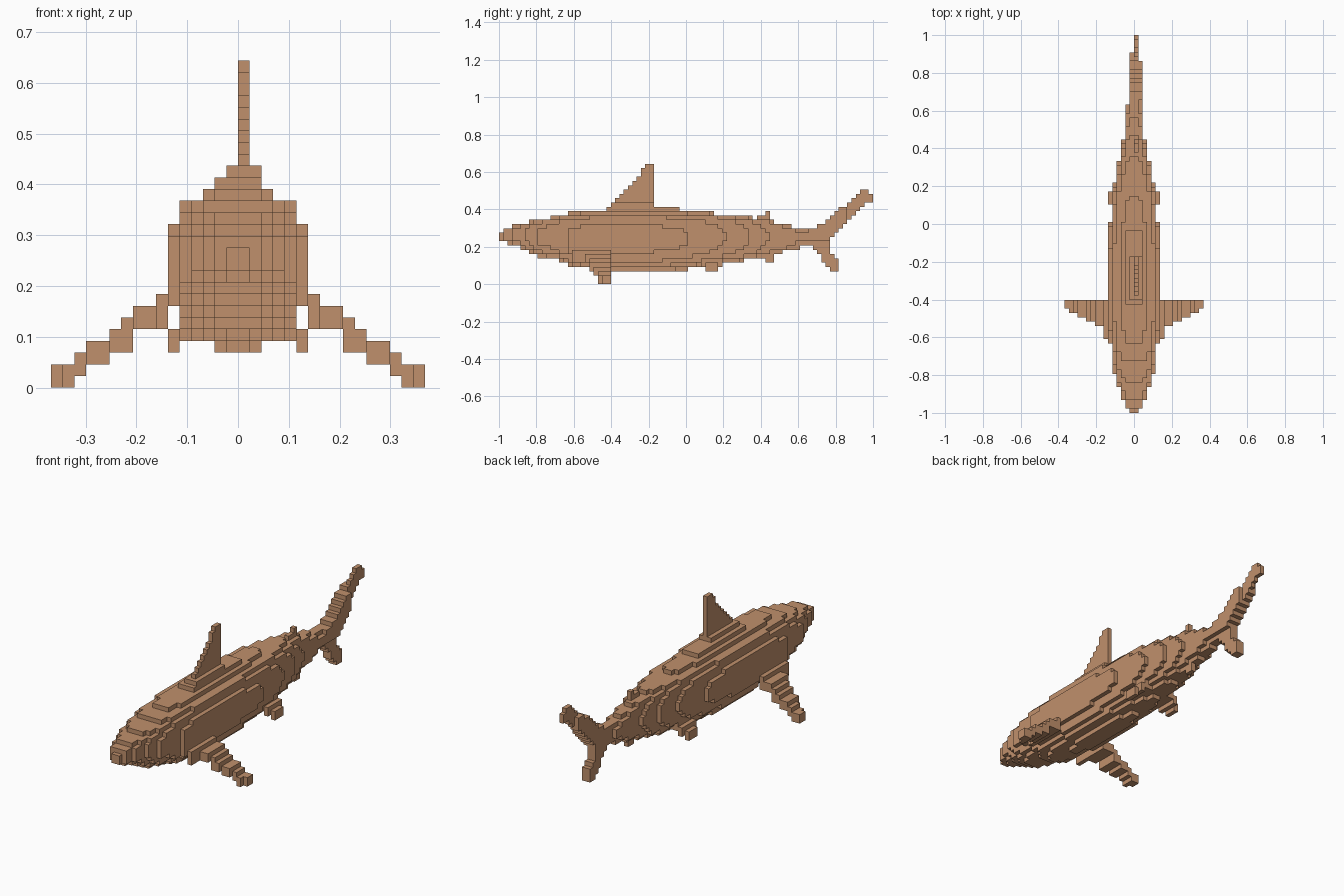
import bpy
import bmesh
from mathutils import Vector

cube = bpy.data.objects.get("Cube")
if cube:
    bpy.data.objects.remove(cube, do_unlink=True)

LENGTH = 87              # model length in blocks
S = 2 / LENGTH           # block size

tan = bpy.data.materials.new("warm tan")
tan.use_nodes = True
tan.diffuse_color = (0.53, 0.28, 0.15, 1)
tan.node_tree.nodes["Principled BSDF"].inputs["Base Color"].default_value = tan.diffuse_color


def along(points, t):
    """Straight-line interpolation through (position, value) points."""
    for (a, va), (b, vb) in zip(points, points[1:]):
        if a <= t <= b:
            return va + (vb - va) * (t - a) / (b - a)
    return points[-1][1]


def inside(polygon, y, z):
    """Even-odd test for a side-view outline."""
    hit = False
    for (ya, za), (yb, zb) in zip(polygon, polygon[1:] + polygon[:1]):
        if (za > z) != (zb > z) and y < ya + (yb - ya) * (z - za) / (zb - za):
            hit = not hit
    return hit


def box(xs, ys, zs):
    return {(x, y, z) for x in range(*xs) for y in range(*ys) for z in range(*zs)}


def mirrored(cells):
    return cells | {(-1 - x, y, z) for x, y, z in cells}


def plate(outline, keep):
    """Fin filled from a side outline; keep() decides which columns are solid."""
    return {(x, y, z) for x, y, z in box((-2, 2), (0, LENGTH), (0, 30))
            if inside(outline, y + 0.5, z + 0.5) and keep(x, y, z)}


# Body: rounded sections driven by back, belly and half-width lines
back = [(0, 11.8), (1, 12.6), (3, 13.6), (7, 14.6), (12, 15.6), (16, 16.6), (32, 17),
        (49, 16.6), (58, 15.6), (64, 14.6), (68, 13.6), (71, 12.6), (76, 12)]
belly = [(0, 10.6), (2, 9.4), (5, 8.4), (7, 7.3), (9, 6.4), (14, 5.4), (16, 4.4), (24, 3.4),
         (34, 3), (43, 3.4), (50, 4.4), (57, 5.4), (62, 6.4), (66, 7.4), (70, 8.4), (76, 9)]
width = [(0, 1.3), (1, 1.65), (3, 2.6), (6, 3.6), (9, 4.6), (17, 5.7), (30, 6),
         (43, 5.6), (52, 4.6), (58, 3.6), (62, 2.6), (70, 1.6), (76, 1)]
body = set()
for x, y, z in box((-6, 6), (0, 74), (0, 18)):
    t = y + 0.5
    top, low, half = along(back, t), along(belly, t), along(width, t)
    rise = (z + 0.5 - (top + low) / 2) / ((top - low) / 2)
    power = 3 if rise > 0 else 2.15
    if (abs(x + 0.5) / half) ** power + abs(rise) ** power <= 1:
        body.add((x, y, z))

# Dorsal fin with a low ridge behind it
dorsal = plate([(24.6, 16), (25.4, 17.6), (29.8, 22), (34.6, 28.2), (36, 28.2),
                (36, 18), (42, 18), (42, 16)],
               lambda x, y, z: x == 0 or z < 18 or (z < 19 and x > -2))

# Small fins near the tail
second_dorsal = box((0, 1), (60, 63), (14, 16)) | box((0, 1), (62, 63), (16, 17))
anal = box((0, 1), (62, 64), (5, 8))

# Tail fin: long upper lobe, short lower lobe
tail = plate([(70, 9), (71.4, 12.2), (74.5, 13.5), (85, 22), (86, 22), (86, 21), (87.1, 21),
              (87.1, 20), (83, 16.4), (80, 14), (77.7, 10.8), (76.5, 9.6), (77.7, 6.4),
              (79, 6), (79, 3), (77.7, 3), (75.4, 5.2), (73.7, 8), (71.4, 9)],
             lambda x, y, z: x == 0 or (x == -1 and z < 19 and y < 83)
             or (x == 1 and 9 < z < 21 and y < 81))

# Pectoral fins: drooping steps with a straight trailing edge
pectoral = set()
for x in range(3, 16):
    top = round(7.9 - 0.68 * (x - 6))
    chord = round(2 + (15 - x) * 0.55) + (2 if x < 7 else 0)
    deep = 3 if x in (6, 9) else 2
    pectoral |= box((x, x + 1), (26 - chord, 26), (top - deep, top))

# Pelvic fins
pelvic = box((5, 6), (48, 51), (3, 5)) | box((4, 5), (47, 52), (4, 6)) | box((3, 4), (47, 52), (5, 7))

parts = {"body": body, "dorsal_fin": dorsal, "second_dorsal_fin": second_dorsal, "anal_fin": anal,
         "tail_fin": tail, "pectoral_fins": mirrored(pectoral), "pelvic_fins": mirrored(pelvic)}
solid = set().union(*parts.values())


def build(name, cells):
    """Skin the exposed block sides, joining runs of blocks along the length."""
    bm = bmesh.new()
    verts = {}

    def vert(p):
        if p not in verts:
            verts[p] = bm.verts.new((p[0] * S, p[1] * S - 1, p[2] * S))
        return verts[p]

    for axis in range(3):
        for side in (0, 1):
            step = [0, 0, 0]
            step[axis] = 2 * side - 1
            shown = {c for c in cells if tuple(a + b for a, b in zip(c, step)) not in solid}
            for x, y, z in sorted(shown):
                if axis != 1 and (x, y - 1, z) in shown:
                    continue
                end = y + 1
                while axis != 1 and (x, end, z) in shown:
                    end += 1
                low, high = (x, y, z), (x + 1, end, z + 1)
                u, v = (axis + 1) % 3, (axis + 2) % 3
                corners = []
                for a, b in ((0, 0), (1, 0), (1, 1), (0, 1)):
                    p = [0, 0, 0]
                    p[axis] = (low, high)[side][axis]
                    p[u], p[v] = (low, high)[a][u], (low, high)[b][v]
                    corners.append(vert(tuple(p)))
                bm.faces.new(corners if side else corners[::-1])
    mesh = bpy.data.meshes.new(name)
    bm.to_mesh(mesh)
    bm.free()
    mesh.materials.append(tan)
    bpy.context.collection.objects.link(bpy.data.objects.new(name, mesh))


taken = set()
for part_name, part_cells in parts.items():
    build(part_name, part_cells - taken)
    taken |= part_cells
